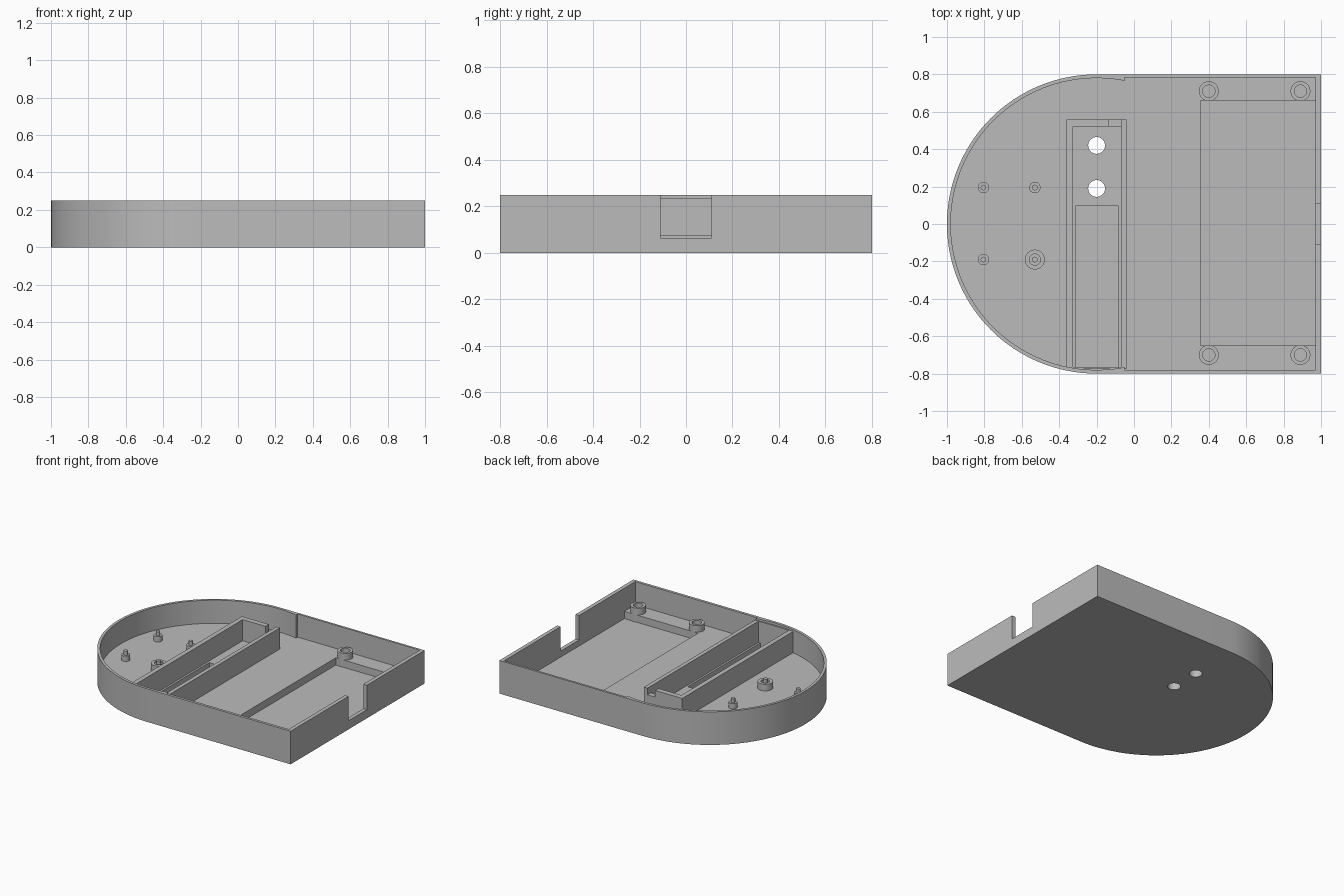
import bpy, bmesh, math

if "Cube" in bpy.data.objects:
    bpy.data.objects.remove(bpy.data.objects["Cube"])

grey = bpy.data.materials.new("grey_plastic")
grey.use_nodes = True
COLOUR = (0.5, 0.5, 0.5, 1)
grey.diffuse_color = COLOUR
grey.node_tree.nodes["Principled BSDF"].inputs["Base Color"].default_value = COLOUR

HEIGHT, FLOOR, LOW = 0.25, 0.075, 0.02
ARC_X, RADIUS, INNER = -0.2, 0.8, 0.78
TOP = 0.3                                   # cutters reach past the rim


def prism(name, outline, z0, z1):
    """Extrude a flat outline between two heights."""
    bm = bmesh.new()
    face = bm.faces.new([bm.verts.new((x, y, z0)) for x, y in outline])
    up = bmesh.ops.extrude_face_region(bm, geom=[face])["geom"]
    bmesh.ops.translate(bm, vec=(0, 0, z1 - z0),
                        verts=[v for v in up if isinstance(v, bmesh.types.BMVert)])
    bmesh.ops.recalc_face_normals(bm, faces=bm.faces)
    mesh = bpy.data.meshes.new(name)
    bm.to_mesh(mesh)
    bm.free()
    mesh.materials.append(grey)
    obj = bpy.data.objects.new(name, mesh)
    bpy.context.collection.objects.link(obj)
    return obj


def box(name, x0, x1, y0, y1, z0, z1):
    return prism(name, [(x0, y0), (x1, y0), (x1, y1), (x0, y1)], z0, z1)


def arc(r, a0, a1, n):
    return [(ARC_X + r * math.cos(a0 + (a1 - a0) * i / n),
             r * math.sin(a0 + (a1 - a0) * i / n)) for i in range(n + 1)]


def cylinder(name, x, y, r, z0, z1, n=32):
    ring = [(x + r * math.cos(math.tau * i / n), y + r * math.sin(math.tau * i / n))
            for i in range(n)]
    return prism(name, ring, z0, z1)


def cut(target, *cutters):
    for cutter in cutters:
        mod = target.modifiers.new("cut", "BOOLEAN")
        mod.operation, mod.solver, mod.object = "DIFFERENCE", "EXACT", cutter
        bpy.context.view_layer.objects.active = target
        bpy.ops.object.modifier_apply(modifier=mod.name)
        bpy.data.objects.remove(cutter)


def smooth(obj):
    bpy.ops.object.select_all(action="DESELECT")
    obj.select_set(True)
    bpy.context.view_layer.objects.active = obj
    bpy.ops.object.shade_smooth_by_angle(angle=math.radians(30))


# Tray: round at one end, square at the other
quarter = math.pi / 2
tray = prism("tray", arc(RADIUS, quarter, 3 * quarter, 64) + [(1, -RADIUS), (1, RADIUS)], 0, HEIGHT)
edge = math.acos((-0.05 - ARC_X) / INNER)   # where the round cavity meets the square one
cut(tray,
    prism("round_cavity", arc(INNER, edge, math.tau - edge, 80), FLOOR, TOP),
    box("square_cavity", -0.051, 0.97, -0.78, 0.784, FLOOR, TOP),
    box("main_recess", 0.355, 0.97, -0.65, 0.66, LOW, TOP),
    box("channel_recess", -0.31, -0.085, -0.765, 0.1, LOW, FLOOR + 0.05),
    box("cable_slot", 0.9, 1.1, -0.11, 0.11, 0.065, TOP),
    *[cylinder("floor_hole", ARC_X, y, 0.045, -0.1, TOP) for y in (0.19, 0.42)])
smooth(tray)

# Channel walls with a small notch in the end wall
channel = box("channel_walls", -0.36, -0.04, -0.775, 0.56, FLOOR, 0.235)
cut(channel,
    box("channel_inside", -0.325, -0.07, -0.765, 0.52, 0, TOP),
    box("end_notch", -0.135, -0.07, 0.5, 0.6, 0.185, TOP))

# Hollow screw posts
for side, y in (("back", 0.71), ("front", -0.7)):
    for place, x in (("inner", 0.4), ("outer", 0.89)):
        post = cylinder(f"{side}_{place}_screw_post", x, y, 0.053, LOW, 0.125)
        cut(post, cylinder("screw_hole", x, y, 0.033, FLOOR, TOP))
        smooth(post)

# Stepped locating pins
for side, y in (("back", 0.195), ("front", -0.19)):
    for place, x in (("outer", -0.805), ("inner", -0.53)):
        smooth(cylinder(f"{side}_{place}_pin_base", x, y, 0.03, LOW, 0.115))
        smooth(cylinder(f"{side}_{place}_pin", x, y, 0.015, LOW, 0.145))

# Collar round one pin
collar = cylinder("pin_collar", -0.53, -0.19, 0.053, FLOOR, 0.125)
cut(collar, cylinder("collar_hole", -0.53, -0.19, 0.03, 0, TOP))
smooth(collar)
